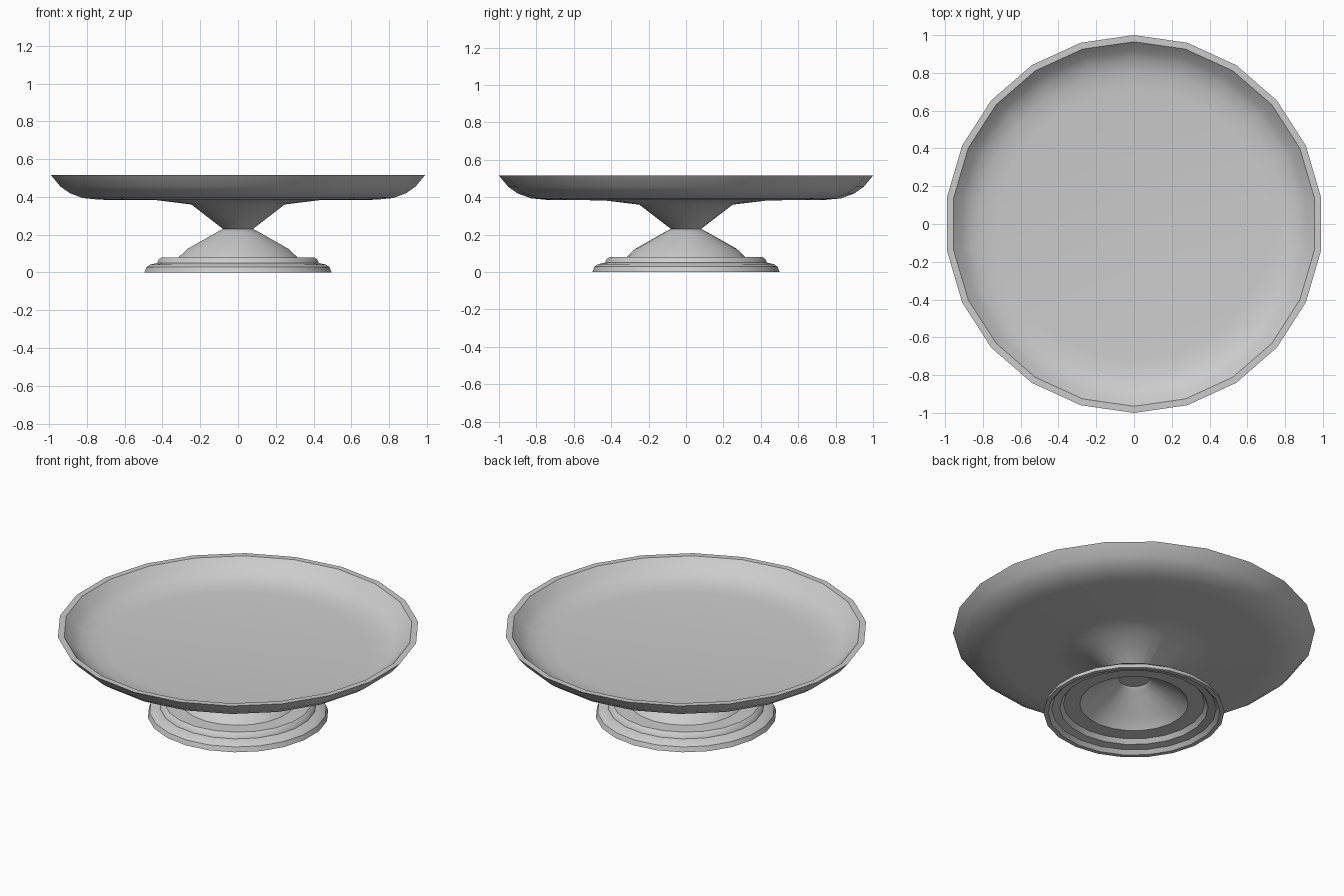
import bpy, bmesh, math

if "Cube" in bpy.data.objects:
    bpy.data.objects.remove(bpy.data.objects["Cube"])

SIDES = 22


def lathe(name, profile):
    """Revolve (radius, z) points about z; radius 0 becomes a single pole."""
    bm = bmesh.new()
    rings = []
    for r, z in profile:
        if r == 0:
            rings.append([bm.verts.new((0, 0, z))] * SIDES)
        else:
            rings.append([bm.verts.new((r * math.sin(2 * math.pi * i / SIDES),
                                        r * math.cos(2 * math.pi * i / SIDES), z))
                          for i in range(SIDES)])
    for a, b in zip(rings, rings[1:]):
        for i in range(SIDES):
            j = (i + 1) % SIDES
            quad = list(dict.fromkeys([a[i], a[j], b[j], b[i]]))
            bm.faces.new(quad)
    bmesh.ops.recalc_face_normals(bm, faces=bm.faces[:])
    me = bpy.data.meshes.new(name)
    bm.to_mesh(me)
    bm.free()
    ob = bpy.data.objects.new(name, me)
    bpy.context.collection.objects.link(ob)
    bpy.ops.object.select_all(action='DESELECT')
    ob.select_set(True)
    bpy.context.view_layer.objects.active = ob
    bpy.ops.object.shade_smooth_by_angle(angle=math.radians(35))
    return ob


# Stepped hollow foot: underside first, then out over the rim and up to the neck
lathe("pedestal_foot", [
    (0, 0.212), (0.085, 0.212), (0.1, 0.195), (0.25, 0.11), (0.3, 0.055),
    (0.39, 0.055), (0.41, 0.03), (0.455, 0.022), (0.475, 0.0),
    (0.5, 0.0), (0.49, 0.028), (0.47, 0.042), (0.432, 0.05),
    (0.425, 0.068), (0.408, 0.08), (0.318, 0.08), (0.27, 0.125),
    (0.11, 0.215), (0.08, 0.23), (0, 0.23)])

# Flared stem and shallow plate with a flat rim
lathe("plate", [
    (0, 0.23), (0.08, 0.23), (0.25, 0.36), (0.44, 0.383), (0.74, 0.385),
    (0.83, 0.394), (0.9, 0.42), (0.95, 0.455), (1.0, 0.515),
    (0.965, 0.515), (0.92, 0.468), (0.875, 0.438), (0.81, 0.417),
    (0.72, 0.408), (0, 0.406)])
